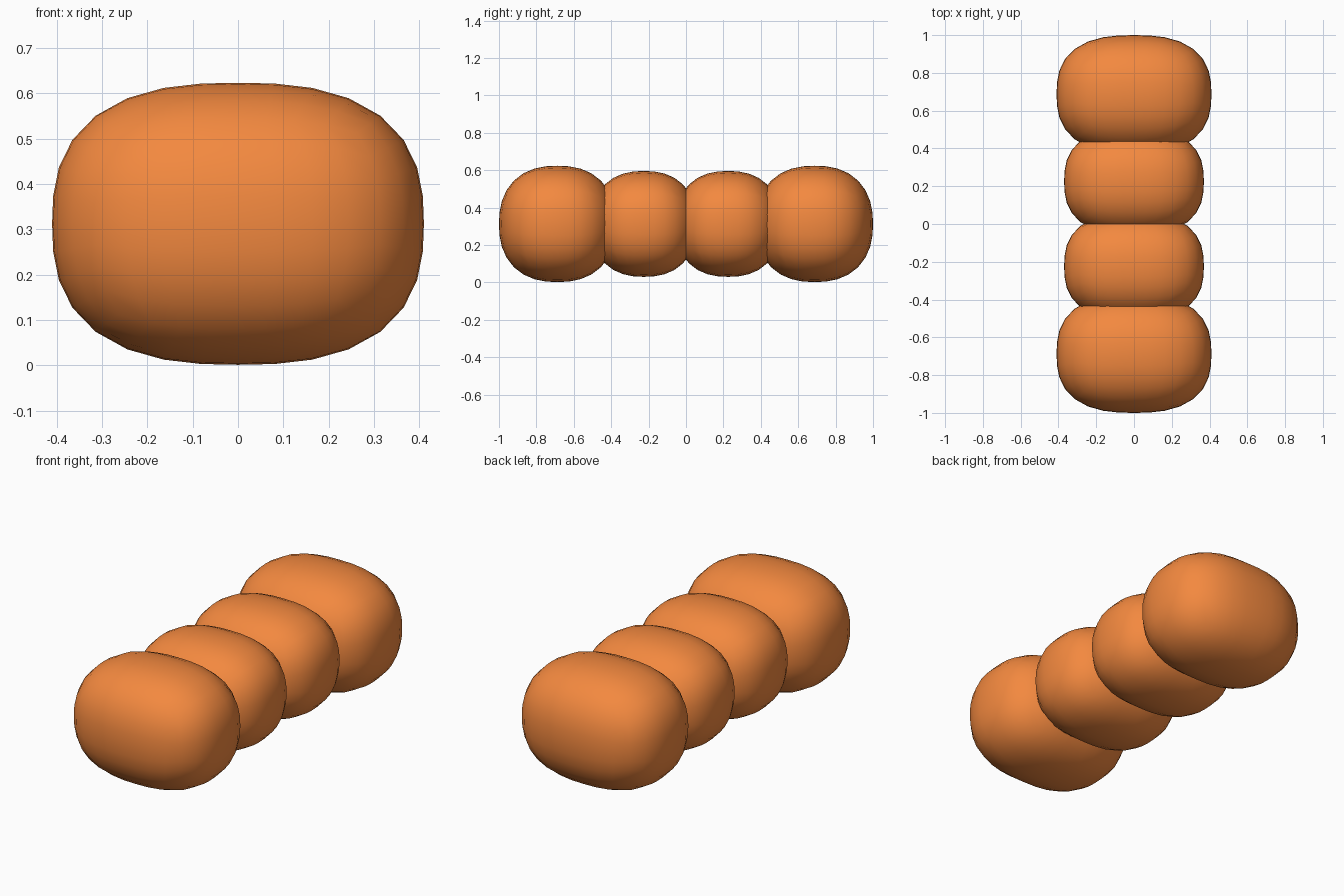
import bpy, bmesh, math

if "Cube" in bpy.data.objects:
    bpy.data.objects.remove(bpy.data.objects["Cube"])

# Shared orange material
orange = bpy.data.materials.new("orange")
orange.diffuse_color = (0.9, 0.25, 0.05, 1)
orange.use_nodes = True
orange.node_tree.nodes["Principled BSDF"].inputs["Base Color"].default_value = orange.diffuse_color

SEGS = 8        # faces along each cube side
N_ROUND = 2.35  # roundness of the y-z section
N_LONG = 2.6    # roundness towards the x ends


def pillow(name, y, half):
    """Cube inflated into a soft rounded block."""
    bm = bmesh.new()
    bmesh.ops.create_cube(bm, size=2)
    bmesh.ops.subdivide_edges(bm, edges=bm.edges[:], cuts=SEGS - 1, use_grid_fill=True)
    for v in bm.verts:
        # even angular spacing, then scale onto the rounded surface
        p = [math.tan(c * math.pi / 4) for c in v.co]
        ring = (abs(p[1]) ** N_ROUND + abs(p[2]) ** N_ROUND) ** (N_LONG / N_ROUND)
        r = (ring + abs(p[0]) ** N_LONG) ** (1 / N_LONG)
        v.co = [c / r * h for c, h in zip(p, half)]
    for f in bm.faces:
        f.smooth = True
    mesh = bpy.data.meshes.new(name)
    bm.to_mesh(mesh)
    bm.free()
    mesh.materials.append(orange)
    ob = bpy.data.objects.new(name, mesh)
    ob.location = (0, y, 0.3125)
    bpy.context.collection.objects.link(ob)


# Large end segments and smaller middle segments, mirrored front to back
for side, s in (("front", -1), ("back", 1)):
    pillow(side + "_end_segment", s * 0.6875, (0.41, 0.3125, 0.311))
    pillow(side + "_middle_segment", s * 0.225, (0.37, 0.281, 0.283))
